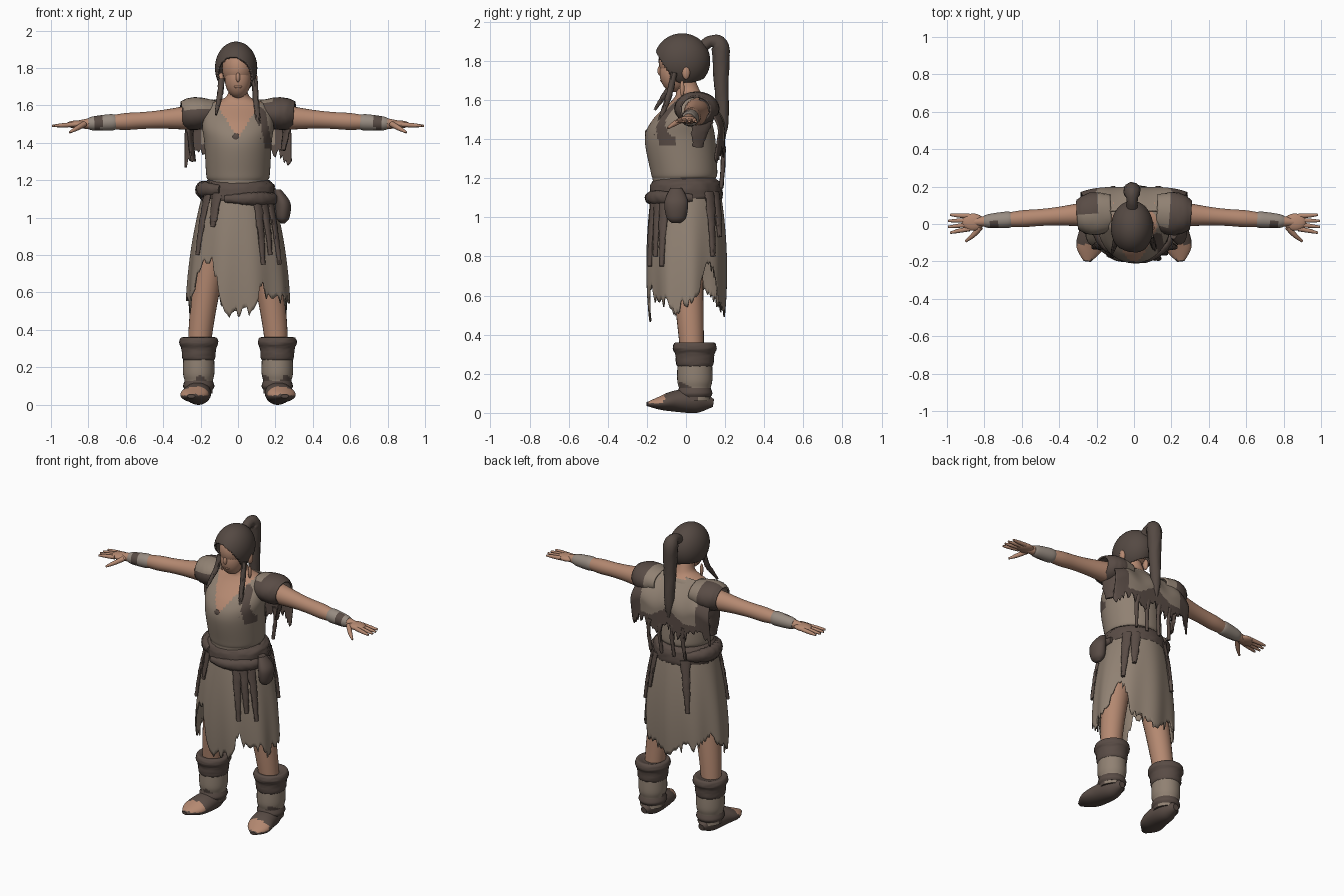
import bpy, bmesh, math, random
from math import sin, cos, radians
from mathutils import Vector

random.seed(4)
default_cube = bpy.data.objects.get("Cube")
if default_cube:
    bpy.data.objects.remove(default_cube, do_unlink=True)


def material(name, red, green, blue):
    mat = bpy.data.materials.new(name)
    mat.use_nodes = True
    colour = (red, green, blue, 1)
    mat.diffuse_color = colour
    mat.node_tree.nodes["Principled BSDF"].inputs["Base Color"].default_value = colour
    return mat


SKIN = material("skin", .46, .25, .165)
CLOTH = material("tan cloth", .28, .22, .17)
LEATHER = material("dark leather", .1, .072, .06)
HAIR = material("brown hair", .09, .067, .056)
WRAP = material("pale wrap", .31, .26, .22)
ACROSS, FORWARD, UP = Vector((1, 0, 0)), Vector((0, 1, 0)), Vector((0, 0, 1))
parts = []


def finish(name, bm, materials, rule=None, thickness=0):
    """Turn a bmesh into an object, choosing the material of each face by rule."""
    bmesh.ops.recalc_face_normals(bm, faces=bm.faces)
    if rule:
        for face in bm.faces:
            face.material_index = int(rule(face.calc_center_median()))
    mesh = bpy.data.meshes.new(name)
    bm.to_mesh(mesh)
    bm.free()
    for mat in materials:
        mesh.materials.append(mat)
    ob = bpy.data.objects.new(name, mesh)
    bpy.context.collection.objects.link(ob)
    if thickness:
        solid = ob.modifiers.new("thickness", 'SOLIDIFY')
        solid.thickness = thickness
        solid.offset = 0
    parts.append(ob)


def spline(points, steps):
    """Smooth Catmull-Rom samples through vectors."""
    padded = [points[0], *points, points[-1]]
    for before, start, end, after in zip(padded, points, points[1:], padded[3:]):
        for step in range(steps):
            t = step / steps
            pull_in, pull_out = (end - before) / 2, (after - start) / 2
            ease = t * t * (3 - 2 * t)
            yield start.lerp(end, ease) + pull_in * (t * (1 - t) ** 2) - pull_out * (t * t * (1 - t))
    yield points[-1]


def loft(name, sections, materials, ref=ACROSS, upright=False, sides=24, steps=6, rule=None, closed=True, rough=0):
    """Join ellipses (x, y, z, radius along ref, other radius) along a smooth path."""
    sections = [Vector((*s, s[-1]) if len(s) == 4 else s) for s in sections]
    rows = list(spline(sections, steps))
    bm = bmesh.new()
    rings = []
    for i, row in enumerate(rows):
        ahead, behind = rows[min(i + 1, len(rows) - 1)], rows[max(i - 1, 0)]
        along = UP if upright else Vector((ahead - behind)[:3]).normalized()
        wide = (ref - along * ref.dot(along)).normalized()
        deep = along.cross(wide)
        centre = Vector(row[:3])
        ring = []
        for k in range(sides):
            angle = math.tau * k / sides
            offset = wide * cos(angle) * max(row[3], .002) + deep * sin(angle) * max(row[4], .002)
            ring.append(bm.verts.new(centre + offset * (1 + random.uniform(-rough, rough))))
        rings.append(ring)
    for low, high in zip(rings, rings[1:]):
        for k in range(sides):
            bm.faces.new((low[k - 1], low[k], high[k], high[k - 1]))
    if closed:
        bm.faces.new(rings[0])
        bm.faces.new(rings[-1])
    finish(name, bm, materials, rule, 0 if closed else .01)


def sheet(name, surface, columns, rows, materials, rule=None):
    """Thin cloth from a function of two parameters between 0 and 1."""
    bm = bmesh.new()
    grid = [[bm.verts.new(surface(i / columns, j / rows)) for j in range(rows + 1)] for i in range(columns + 1)]
    for left, right in zip(grid, grid[1:]):
        for j in range(rows):
            bm.faces.new((left[j], right[j], right[j + 1], left[j + 1]))
    bmesh.ops.remove_doubles(bm, verts=bm.verts, dist=.001)
    finish(name, bm, materials, rule, .008)


def blob(name, centre, radii, mat, keep=None):
    """Ellipsoid, or an open shell when only some faces are kept."""
    bm = bmesh.new()
    detail = 80 if keep else 32
    bmesh.ops.create_uvsphere(bm, u_segments=detail, v_segments=detail, radius=1)
    for vert in bm.verts:
        vert.co = Vector(c + q * r for c, q, r in zip(centre, vert.co, radii))
    if keep:
        unwanted = [face for face in bm.faces if not keep(face.calc_center_median())]
        bmesh.ops.delete(bm, geom=unwanted, context='FACES')
    finish(name, bm, [mat], thickness=.012 if keep else 0)


def strap(name, points, width):
    """Ragged tapering strip lying flat against the body."""
    x, y, z = points[0]
    sections = [(*point, width * (1 - .8 * i / len(points)), .011) for i, point in enumerate(points)]
    loft(name, sections, [LEATHER], Vector((-y, x, 0)), sides=12, rough=.15)


# Tunic with an open neckline and a dark lapel
def tunic_colour(c):
    if c.z > 1.62 or (c.y < 0 and c.z > 1.43 + 1.5 * abs(c.x)):
        return 1
    return 2 if c.y < -.05 and c.z > 1.36 and .14 < c.x + .2 * (c.z - 1.4) < .18 else 0


loft("tunic_torso", [(0, 0, 1.1, .18, .17), (0, -.01, 1.19, .16, .16), (0, -.01, 1.23, .17, .17),
                     (0, -.03, 1.4, .18, .18), (0, -.02, 1.5, .19, .15), (0, .02, 1.6, .16, .09),
                     (0, .01, 1.65, .06), (0, -.02, 1.75, .05)],
     [CLOTH, SKIN, LEATHER], upright=True, sides=96, steps=10, rule=tunic_colour)
blob("chest_knot", (-.01, -.2, 1.43), (.02, .01, .02), LEATHER)

# Head
blob("skull", (0, -.03, 1.8), (.085, .11, .11), SKIN)
blob("face", (0, -.06, 1.74), (.07, .075, .1), SKIN)
blob("nose", (0, -.133, 1.75), (.012, .013, .025), SKIN)
blob("lips", (0, -.12, 1.7), (.025, .012, .008), SKIN)

# Swept hair cap, ponytail and front braids
blob("hair_cap", (-.01, -.02, 1.8), (.107, .138, .135), HAIR,
     lambda c: c.z > 1.73 + 1.3 * max(0, -c.y - .04) - .4 * max(0, c.x + .04))
loft("ponytail", [(-.01, y, z, r) for y, z, r in (
    (.08, 1.87, .03), (.13, 1.9, .03), (.175, 1.87, .045), (.18, 1.7, .038), (.19, 1.5, .028), (.19, 1.4, .01))],
     [HAIR], rough=.05)
for name, s, length in (("left_braid", 1, .28), ("right_braid", -1, .15)):
    loft(name, [(s * (.088 + .03 * t), -.06 - .1 * t, 1.74 - .04 * (t > 0) - length * t, .016 - .01 * t * t)
                for t in (0, .25, .5, .75, 1)], [HAIR], rough=.15)

for side, s in (("left", 1), ("right", -1)):
    # Arm, open hand and wrist wrap follow one line out from the shoulder
    def reach(x, shift=0, lift=0):
        return s * x, .07 - .07 * x + shift, 1.55 - .06 * x + lift

    loft(side + "_arm", [(*reach(x), r) for x, r in (
        (.1, .07), (.25, .065), (.4, .05), (.5, .045), (.6, .045), (.7, .035), (.8, .028), (.86, .02))], [SKIN], FORWARD)
    blob(side + "_palm", reach(.86), (.06, .046, .021), SKIN)
    for finger in range(4):
        spread = (finger - 1.5) * .023
        loft(f"{side}_finger_{finger}", [(*reach(.88, spread), .013), (*reach(.94, spread * 1.2), .011),
                                         (*reach(1 - abs(spread) / 2, spread * 1.4), .006)], [SKIN], FORWARD)
    loft(side + "_thumb", [(*reach(.82, -.03), .015), (*reach(.86, -.07, -.02), .013),
                           (*reach(.9, -.1, -.04), .006)], [SKIN], FORWARD)
    loft(side + "_wrist_wrap", [(*reach(x), r) for x, r in ((.65, .037), (.68, .044), (.77, .038), (.8, .03))],
         [WRAP, LEATHER], FORWARD, rule=lambda c: .73 < abs(c.x) < .77 and c.y < .02)

    # Leather shoulder piece, cloth towards the neck and on the front of the right one
    def shoulder_colour(c):
        inner = abs(c.x) < .19 and (c.y > 0 or c.z > 1.61)
        return inner or (c.x < 0 and c.y < .05 and c.z > 1.58)

    loft(side + "_shoulder_cap", [(*reach(x, 0, .02), wide, tall) for x, wide, tall in (
        (.12, .09, .06), (.2, .11, .08), (.26, .1, .08), (.3, .075, .065))],
         [LEATHER, CLOTH], FORWARD, closed=False, rough=.015, rule=shoulder_colour)

    blob(side + "_ear", (s * .09, 0, 1.74), (.015, .02, .035), SKIN)
    blob(side + "_earring", (s * .1, -.02, 1.66), (.01, .012, .04), SKIN)

    # Leg leans outward towards the ankle
    loft(side + "_leg", [(s * (.22 - .13 * z * z), .05 - .06 * z, z, .045 + .05 * z) for z in (1, .8, .6, .4, .2)],
         [SKIN], upright=True)

    # Boot with soft shaft, thick cuff and open toe
    def boot_ring(z, r):
        return s * .21, .045, z, r * .93, r

    loft(side + "_boot_shaft", [boot_ring(.06, .08), boot_ring(.12, .08), boot_ring(.17, .09), boot_ring(.27, .088)],
         [CLOTH, LEATHER], upright=True, sides=32, rule=lambda c: c.z < .13 + .03 * sin(c.x * 55) and c.y < .06)
    loft(side + "_boot_cuff", [boot_ring(.23, .08), boot_ring(.25, .095), boot_ring(.3, .1), boot_ring(.33, .112),
                               boot_ring(.36, .1), boot_ring(.35, .06)],
         [LEATHER], upright=True, sides=32, rough=.015)
    loft(side + "_ankle_tie", [boot_ring(.08, .08), boot_ring(.1, .09), boot_ring(.13, .08)], [LEATHER], upright=True)
    loft(side + "_foot", [(s * .21, .14, .05, .02), (s * .21, .06, .06, .06), (s * .22, -.05, .06, .075, .055),
                          (s * .24, -.13, .05, .07, .035), (s * .25, -.2, .045, .02, .01)],
         [LEATHER, SKIN], sides=32, rule=lambda c: -.19 < c.y < -.11 and c.z > .05)


# Flaring skirt surface that the hanging parts also follow
def skirt_surface(degrees, z, gap=0):
    angle, drop = radians(degrees), 1.15 - z
    ripple = 1 + .05 * drop * sin(9 * angle)
    wide = .18 + .27 * drop - .2 * drop * drop
    deep = .17 + .16 * drop - .2 * drop * drop
    return Vector(((wide * ripple + gap) * cos(angle), (deep * ripple + gap) * sin(angle), z))


# Ragged hem: direction, height and half width of each notch or tongue
NOTCHES = ((35, .18, 14), (90, -.05, 20), (150, .06, 15), (195, -.06, 8), (230, .2, 17), (270, -.08, 22),
           (297, .08, 5), (345, -.05, 8))
tatters = [random.uniform(-.03, .03) for column in range(145)]


def skirt_point(u, v):
    degrees = 360 * (u % 1)
    hem = .57 + tatters[int(degrees / 2.5)]
    hem += sum(height * math.exp(-((degrees - middle) / half) ** 4) for middle, height, half in NOTCHES)
    return skirt_surface(degrees, 1.15 + (hem - 1.15) * v)


sheet("ragged_skirt", skirt_point, 144, 24, [CLOTH])


# Back cape with leather border and torn hem
def cape_point(u, v):
    w = 2 * u - 1
    hem = 1.32 + .03 * cos(w * 9) + tatters[round(u * 60)] * v ** 6
    top = 1.63 - .03 * w ** 4
    bulge = sin(min(1, v * 1.7) * math.pi / 2)
    return Vector((w * (.24 + .045 * bulge), .07 + .125 * bulge - .05 * v * w ** 4, top + (hem - top) * v))


sheet("back_cape", cape_point, 60, 40, [CLOTH, LEATHER],
      lambda c: abs(c.x) > .2 or c.z < 1.39 + .6 * max(0, .12 - abs(c.x)))
for s, low in ((1, 1.36), (-1, 1.3)):
    strap("cape_side_rag", [(s * .255, .09, 1.52), (s * .255, .07, 1.44), (s * .24, .06, low)], .06)
for x in (-.12, -.04, .05, .13):
    strap("cape_tassel", [(x, .19, 1.36), (x + .01, .19, 1.28), (x, .18, 1.15)], .018)


# Belt, rolled cloth, sash, pouch and hanging strips
def roll(name, start, end, z, radius):
    sections = []
    for step in range(7):
        swell = radius * (.5 + .5 * sin(math.pi * step / 6))
        sections.append((*skirt_surface(start + (end - start) * step / 6, z, .01), swell * 1.2, swell))
    loft(name, sections, [LEATHER], UP, sides=16, rough=.08)


loft("belt", [(0, 0, z, r, r - .015) for z, r in ((1.08, .17), (1.1, .2), (1.17, .195), (1.2, .165))],
     [LEATHER], upright=True, sides=48, rough=.02)
roll("belt_roll", 120, 240, 1.15, .038)
roll("belt_sash", 250, 370, 1.1, .03)
loft("belt_pouch", [(.21, -.05, 1.15, .02, .03), (.24, -.05, 1.08, .04, .06), (.24, -.05, 1, .035, .05),
                    (.24, -.05, .97, .01, .02)], [LEATHER], upright=True)
for degrees, low in ((300, .75), (312, .8), (325, .75), (235, .95), (215, .8), (122, .8), (40, .8), (55, .9)):
    strap("hanging_strip", [skirt_surface(degrees, z, .012) for z in (1.13, 1, (1 + low) / 2, low)], .03)

# Smooth shading with crisp edges
bpy.ops.object.select_all(action='DESELECT')
for ob in parts:
    ob.select_set(True)
bpy.context.view_layer.objects.active = parts[0]
bpy.ops.object.shade_smooth_by_angle(angle=radians(50))
